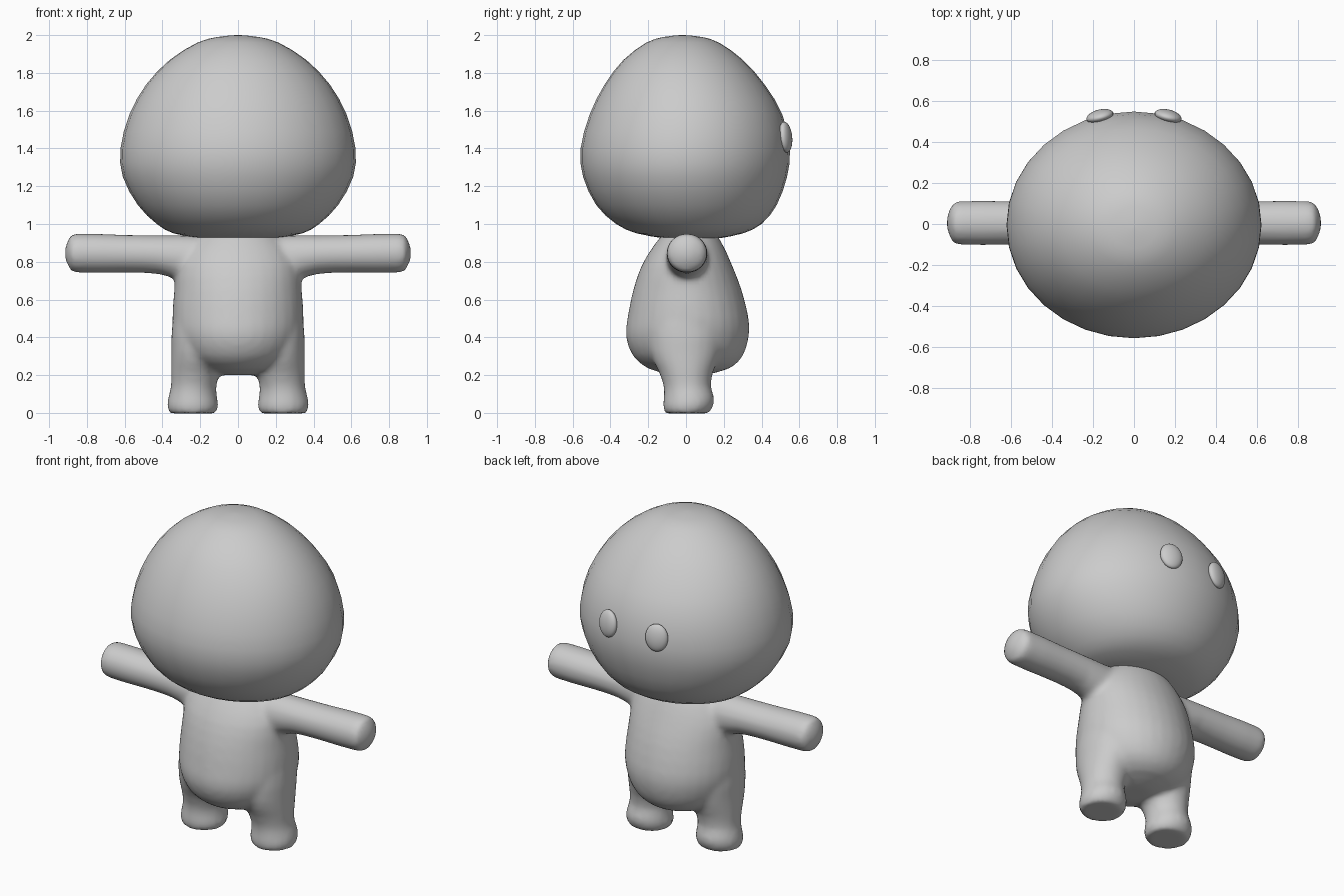
import bpy, bmesh, math
from mathutils import Vector

if "Cube" in bpy.data.objects:
    bpy.data.objects.remove(bpy.data.objects["Cube"])


def spline(rows, steps):
    """Catmull-Rom interpolation through rows of numbers."""
    rows = [Vector(r) for r in rows]
    out = []
    for i in range(len(rows) - 1):
        p0, p1 = rows[max(i - 1, 0)], rows[i]
        p2, p3 = rows[i + 1], rows[min(i + 2, len(rows) - 1)]
        for s in range(steps):
            t = s / steps
            out.append(0.5 * (2 * p1 + (p2 - p0) * t
                              + (2 * p0 - 5 * p1 + 4 * p2 - p3) * t * t
                              + (3 * p1 - p0 - 3 * p2 + p3) * t ** 3))
    return out + [rows[-1]]


def loft(bm, rows, place, steps=2, sides=32):
    """Skin oval rings; a row is (height, centre u, radius u, min v, max v)."""
    rings = []
    for h, cu, ru, v0, v1 in spline(rows, steps):
        ring = []
        for k in range(sides):
            a = 2 * math.pi * k / sides
            u = cu + ru * math.cos(a)
            v = (v0 + v1) / 2 + (v1 - v0) / 2 * math.sin(a)
            ring.append(bm.verts.new(place(h, u, v)))
        rings.append(ring)
    for a, b in zip(rings, rings[1:]):
        for k in range(sides):
            j = (k + 1) % sides
            bm.faces.new((a[k], a[j], b[j], b[k]))
    bm.faces.new(rings[0][::-1])
    bm.faces.new(rings[-1])


def finish(name, bm):
    bmesh.ops.recalc_face_normals(bm, faces=bm.faces)
    mesh = bpy.data.meshes.new(name)
    bm.to_mesh(mesh)
    bm.free()
    mesh.shade_smooth()
    ob = bpy.data.objects.new(name, mesh)
    bpy.context.collection.objects.link(ob)
    return ob


def upright(h, u, v):
    return (u, v, h)


# Head: big rounded dome with a flattened underside
bm = bmesh.new()
loft(bm, [
    (0.925, 0, 0.20, -0.12, 0.18), (0.95, 0, 0.34, -0.26, 0.30),
    (1.00, 0, 0.43, -0.37, 0.40), (1.10, 0, 0.53, -0.475, 0.48),
    (1.25, 0, 0.61, -0.545, 0.535), (1.40, 0, 0.622, -0.558, 0.55),
    (1.58, 0, 0.575, -0.51, 0.51), (1.74, 0, 0.485, -0.43, 0.415),
    (1.87, 0, 0.36, -0.33, 0.30), (1.96, 0, 0.215, -0.21, 0.175),
    (1.99, 0, 0.11, -0.12, 0.085), (2.00, 0, 0.01, -0.03, -0.01)], upright)
finish("head", bm)

# Body: torso, legs and arms, fused into one soft skin
bm = bmesh.new()
loft(bm, [
    (0.20, 0, 0.08, -0.08, 0.10), (0.235, 0, 0.20, -0.20, 0.23),
    (0.30, 0, 0.29, -0.28, 0.30), (0.40, 0, 0.335, -0.318, 0.332),
    (0.50, 0, 0.348, -0.31, 0.332), (0.65, 0, 0.338, -0.28, 0.295),
    (0.78, 0, 0.325, -0.235, 0.245), (0.88, 0, 0.27, -0.175, 0.20),
    (0.95, 0, 0.20, -0.12, 0.16)], upright)
for side in (-1, 1):
    loft(bm, [
        (-0.003, 0.24, 0.12, -0.11, 0.12), (0.03, 0.24, 0.136, -0.122, 0.142),
        (0.08, 0.24, 0.130, -0.118, 0.15), (0.14, 0.235, 0.12, -0.118, 0.132),
        (0.22, 0.225, 0.13, -0.145, 0.145), (0.32, 0.215, 0.138, -0.19, 0.18),
        (0.48, 0.20, 0.148, -0.20, 0.20), (0.60, 0.20, 0.10, -0.12, 0.12)],
        lambda h, u, v: (side * u, v, h))
    loft(bm, [
        (0.10, 0.005, 0.11, 0.67, 0.935), (0.30, 0.005, 0.11, 0.70, 0.94),
        (0.42, 0.005, 0.108, 0.735, 0.94), (0.60, 0.005, 0.107, 0.742, 0.943),
        (0.86, 0.005, 0.107, 0.742, 0.95), (0.895, 0.005, 0.075, 0.775, 0.92),
        (0.915, 0.005, 0.035, 0.81, 0.88)],
        lambda h, u, v: (side * h, u, v))
body = finish("body", bm)
remesh = body.modifiers.new("fuse", 'REMESH')
remesh.mode = 'VOXEL'
remesh.voxel_size = 0.018
remesh.use_smooth_shade = True
smooth = body.modifiers.new("soften", 'SMOOTH')
smooth.factor = 0.5
smooth.iterations = 6

# Eyes: flattened ovals set in the head
for side in (-1, 1):
    bm = bmesh.new()
    bmesh.ops.create_uvsphere(bm, u_segments=24, v_segments=14, radius=1)
    eye = finish("eye_left" if side < 0 else "eye_right", bm)
    eye.scale = (0.068, 0.032, 0.082)
    eye.location = (side * 0.167, 0.527, 1.46)
    eye.rotation_euler = (0.1, 0, -side * 0.25)
